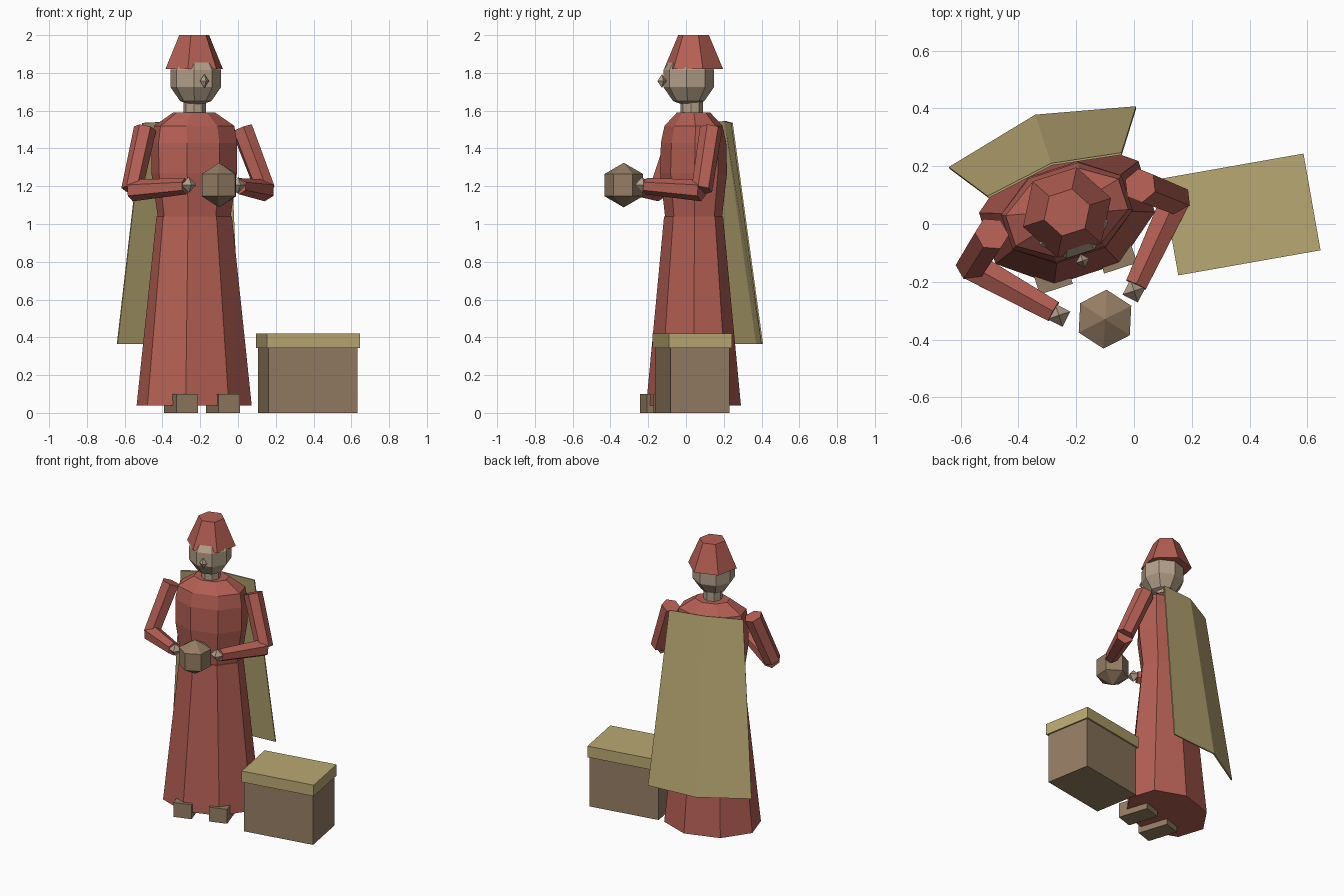
import bpy, bmesh, math
from mathutils import Matrix, Vector

if "Cube" in bpy.data.objects:
    bpy.data.objects.remove(bpy.data.objects["Cube"])


def material(name, srgb):
    m = bpy.data.materials.new(name)
    m.diffuse_color = [((c / 255 + 0.055) / 1.055) ** 2.4 for c in srgb] + [1]
    m.use_nodes = True
    m.node_tree.nodes["Principled BSDF"].inputs["Base Color"].default_value = m.diffuse_color
    return m


RED = material("robe red", (180, 95, 84))
SKIN = material("skin", (180, 160, 138))
BROWN = material("wood brown", (149, 125, 100))
TAN = material("tan cloth", (186, 169, 116))

# The whole figure is built facing -y, then turned and placed
FIGURE = Matrix.Translation((-0.232, 0.04, 0)) @ Matrix.Rotation(math.radians(18), 4, 'Z')
CHEST = Matrix.Translation((0.37, 0.033, 0)) @ Matrix.Rotation(math.radians(10), 4, 'Z')


def finish(name, bm, mat, frame=FIGURE, closed=True):
    bm.transform(frame)
    if closed:
        bmesh.ops.recalc_face_normals(bm, faces=bm.faces)
    me = bpy.data.meshes.new(name)
    bm.to_mesh(me)
    bm.free()
    me.materials.append(mat)
    ob = bpy.data.objects.new(name, me)
    bpy.context.collection.objects.link(ob)
    return ob


def loft(name, rings, n, phase, mat, y=0.0):
    """Stack of elliptical rings (z, half width, half depth) with end caps."""
    bm = bmesh.new()
    loops = []
    for z, a, b in rings:
        angs = [math.radians(phase) + math.tau * k / n for k in range(n)]
        loops.append([bm.verts.new((a * math.cos(t), y + b * math.sin(t), z)) for t in angs])
    for lo, hi in zip(loops, loops[1:]):
        for k in range(n):
            bm.faces.new((lo[k], lo[(k + 1) % n], hi[(k + 1) % n], hi[k]))
    bm.faces.new(loops[0][::-1])
    bm.faces.new(loops[-1])
    return finish(name, bm, mat)


def limb(name, p, q, r1, r2, mat):
    """Six-sided tapered tube from p to q."""
    p, q = Vector(p), Vector(q)
    bm = bmesh.new()
    bmesh.ops.create_cone(bm, cap_ends=True, segments=6, radius1=r1, radius2=r2,
                          depth=(q - p).length)
    bm.transform(Matrix.Translation((p + q) / 2)
                 @ (q - p).to_track_quat('Z', 'Y').to_matrix().to_4x4())
    return finish(name, bm, mat)


def ball(name, c, size, segs, rings, phase, mat):
    bm = bmesh.new()
    bmesh.ops.create_uvsphere(bm, u_segments=segs, v_segments=rings, radius=1)
    bm.transform(Matrix.Translation(c) @ Matrix.Diagonal((*size, 1))
                 @ Matrix.Rotation(math.radians(phase), 4, 'Z'))
    return finish(name, bm, mat)


def box(name, c, size, mat, frame=FIGURE):
    bm = bmesh.new()
    bmesh.ops.create_cube(bm, size=1)
    bm.transform(Matrix.Translation(c) @ Matrix.Diagonal((*size, 1)))
    return finish(name, bm, mat, frame)


# Robe
loft("skirt", [(0.04, 0.314, 0.243), (1.04, 0.207, 0.15)], 8, 22.5, RED)
loft("torso", [(1.04, 0.2, 0.145), (1.27, 0.235, 0.17), (1.43, 0.237, 0.165),
               (1.52, 0.222, 0.145), (1.59, 0.115, 0.085)], 8, 22.5, RED)

# Head, nose and hat
loft("neck", [(1.57, 0.06, 0.06), (1.67, 0.06, 0.06)], 8, 22.5, SKIN, -0.01)
ball("head", (0, -0.027, 1.77), (0.141, 0.141, 0.148), 8, 5, 22.5, SKIN)
ball("nose", (0, -0.176, 1.757), (0.025, 0.025, 0.037), 4, 2, 0, SKIN)
loft("hat", [(1.82, 0.16, 0.16), (2.0, 0.083, 0.083)], 6, 0, RED)

# Arms, hands and feet
for side, s in (("right", -1), ("left", 1)):
    limb(side + "_upper_arm", (s * 0.27, 0.01, 1.505), (s * 0.372, -0.075, 1.18),
         0.06, 0.056, RED)
    limb(side + "_forearm", (s * 0.37, -0.075, 1.178), (s * 0.15, -0.312, 1.2),
         0.058, 0.043, RED)
    ball(side + "_hand", (s * 0.137, -0.33, 1.207), (0.042, 0.042, 0.042), 4, 2, 0, SKIN)
    box(side + "_foot", (s * 0.117, -0.136, 0.05), (0.12, 0.21, 0.1), BROWN)

# Lump held between the hands
ball("held_lump", (0.011, -0.392, 1.206), (0.118, 0.118, 0.118), 6, 3, -21, BROWN)

# Cape: one folded sheet widening downwards
bm = bmesh.new()
top = [bm.verts.new(v) for v in ((-0.243, 0.135, 1.535), (0, 0.175, 1.545), (0.243, 0.135, 1.535))]
low = [bm.verts.new(v) for v in ((-0.34, 0.272, 0.365), (0, 0.352, 0.365), (0.34, 0.272, 0.365))]
for k in (0, 1):
    bm.faces.new((top[k], top[k + 1], low[k + 1], low[k]))
cape = finish("cape", bm, TAN, closed=False)
sheet = cape.modifiers.new("thickness", 'SOLIDIFY')
sheet.thickness = 0.008
sheet.offset = 0

# Chest beside the figure
box("chest_base", (0, 0, 0.175), (0.48, 0.318, 0.35), BROWN, CHEST)
box("chest_lid", (0, 0, 0.383), (0.5, 0.34, 0.077), TAN, CHEST)
